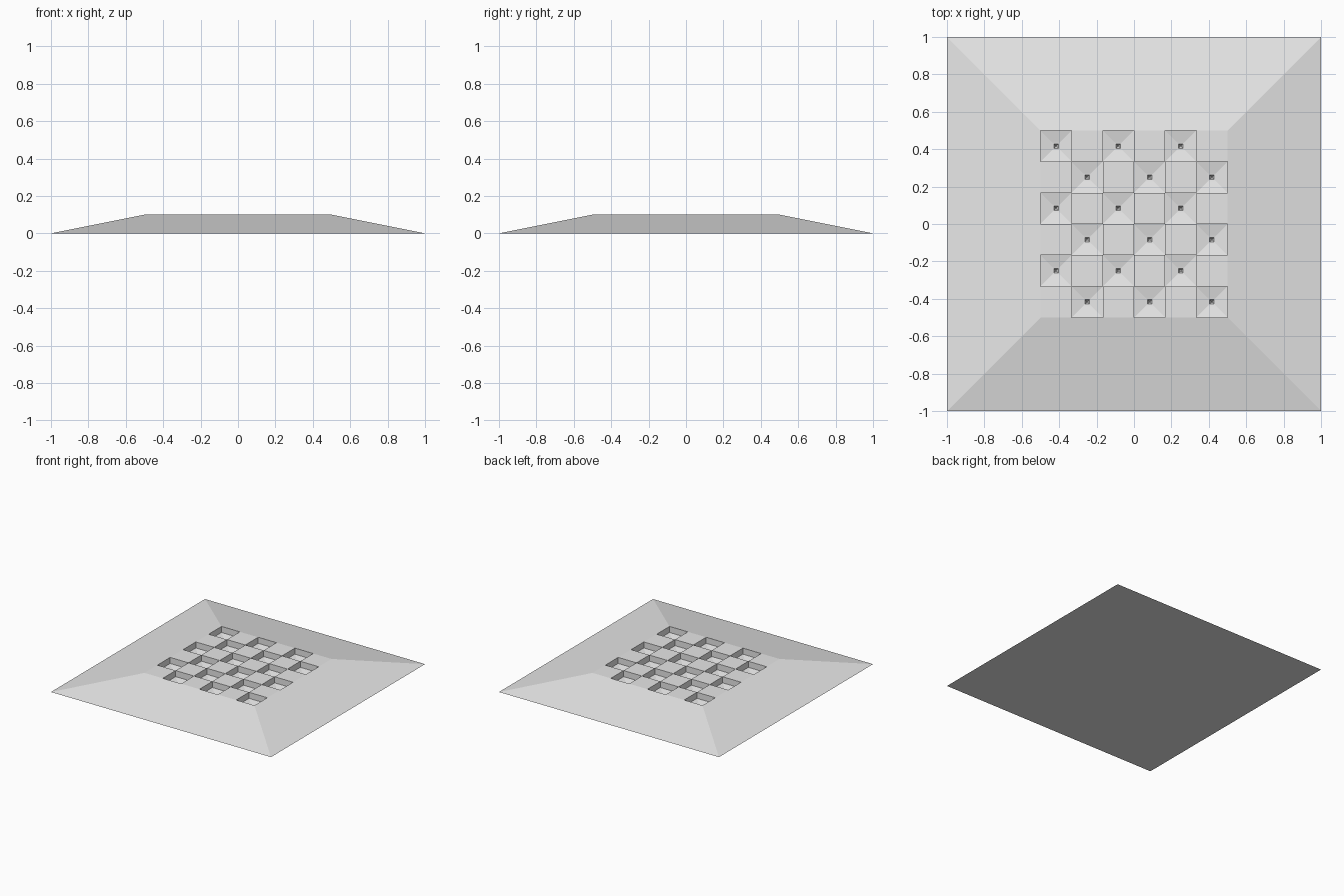
import bpy, bmesh

if "Cube" in bpy.data.objects:
    bpy.data.objects.remove(bpy.data.objects["Cube"])

N = 6            # cells along each side of the flat top
TOP = 0.1        # height of the flat top
HALF = 0.5       # half width of the flat top
CELL = 2 * HALF / N

# (half width, height) of each ring going down into a pit
PIT = [(CELL / 2, 0.05), (0.024, 0.038), (0.024, 0.031), (0.012, 0.029), (0.003, 0.01)]

bm = bmesh.new()


def pit(rim, cx, cy):
    """Checker pit: straight walls, a shallow funnel floor and a small drain."""
    ring = rim
    for h, z in PIT:
        low = [bm.verts.new((cx + sx * h, cy + sy * h, z))
               for sx, sy in ((-1, -1), (1, -1), (1, 1), (-1, 1))]
        for k in range(4):
            n = (k + 1) % 4
            bm.faces.new((ring[k], ring[n], low[n], low[k]))
        ring = low
    bm.faces.new(ring)


# Flat top with alternating pits
g = [[bm.verts.new((-HALF + i * CELL, -HALF + j * CELL, TOP)) for j in range(N + 1)]
     for i in range(N + 1)]
for i in range(N):
    for j in range(N):
        quad = [g[i][j], g[i + 1][j], g[i + 1][j + 1], g[i][j + 1]]
        if (i + j) % 2:
            pit(quad, -HALF + (i + 0.5) * CELL, -HALF + (j + 0.5) * CELL)
        else:
            bm.faces.new(quad)

# Sloping sides and flat underside
base = [bm.verts.new((x, y, 0)) for x, y in ((-1, -1), (1, -1), (1, 1), (-1, 1))]
edges = [
    [g[i][0] for i in range(N + 1)],
    [g[N][j] for j in range(N + 1)],
    [g[N - i][N] for i in range(N + 1)],
    [g[0][N - j] for j in range(N + 1)],
]
for k, edge in enumerate(edges):
    bm.faces.new([base[k], base[(k + 1) % 4]] + edge[::-1])
bm.faces.new(base[::-1])
bmesh.ops.recalc_face_normals(bm, faces=bm.faces)

mesh = bpy.data.meshes.new("drain_plate")
bm.to_mesh(mesh)
bm.free()
plate = bpy.data.objects.new("drain_plate", mesh)
bpy.context.collection.objects.link(plate)

grey = bpy.data.materials.new("light_grey")
grey.diffuse_color = (0.8, 0.8, 0.8, 1)
grey.use_nodes = True
grey.node_tree.nodes["Principled BSDF"].inputs["Base Color"].default_value = grey.diffuse_color
mesh.materials.append(grey)
